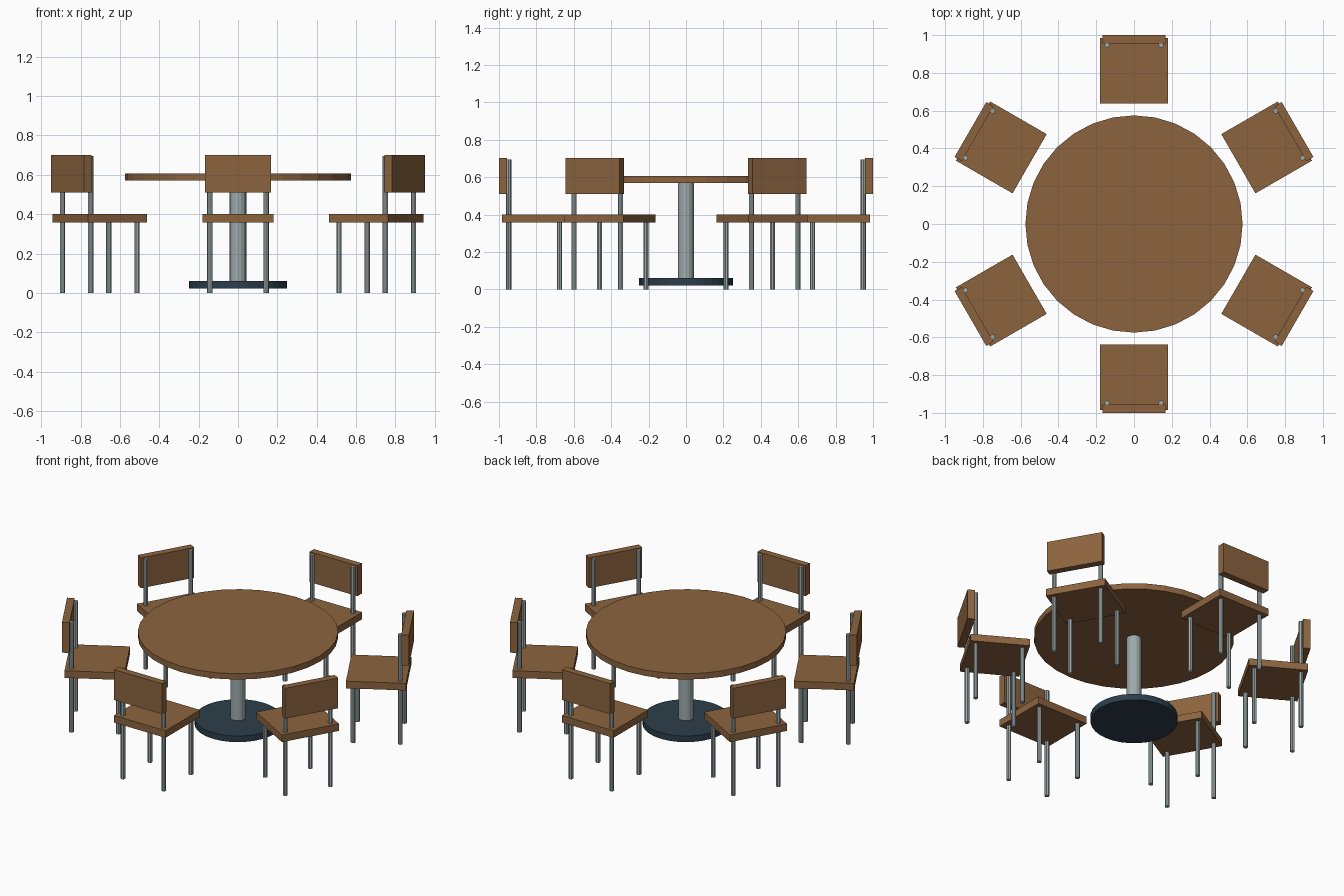
import bpy
import math
from mathutils import Matrix, Vector

cube = bpy.data.objects.get("Cube")
if cube:
    bpy.data.objects.remove(cube, do_unlink=True)


def material(name, srgb):
    color = [(c / 255 / 12.92) if c < 11 else ((c / 255 + 0.055) / 1.055) ** 2.4 for c in srgb] + [1.0]
    mat = bpy.data.materials.new(name)
    mat.use_nodes = True
    mat.diffuse_color = color
    mat.node_tree.nodes["Principled BSDF"].inputs["Base Color"].default_value = color
    return mat


wood = material("brown_wood", (140, 100, 63))
metal = material("grey_metal", (158, 170, 171))
dark = material("dark_slate", (44, 62, 75))


def finish(name, mat, frame):
    obj = bpy.context.object
    obj.name = name
    obj.data.materials.append(mat)
    obj.matrix_world = frame @ obj.matrix_world
    return obj


def cylinder(name, mat, radius, z0, z1, sides, x=0, y=0, frame=Matrix()):
    bpy.ops.mesh.primitive_cylinder_add(vertices=sides, radius=radius, depth=z1 - z0,
                                        location=(x, y, (z0 + z1) / 2))
    bpy.context.view_layer.update()
    return finish(name, mat, frame)


def box(name, mat, low, high, frame=Matrix()):
    low, high = Vector(low), Vector(high)
    bpy.ops.mesh.primitive_cube_add(size=1, location=(low + high) / 2)
    bpy.context.object.data.transform(Matrix.Diagonal((*(high - low), 1)))
    bpy.context.view_layer.update()
    return finish(name, mat, frame)


# Pedestal table
cylinder("table_top", wood, 0.575, 0.57, 0.607, 32)
cylinder("table_column", metal, 0.043, 0.06, 0.57, 16)
cylinder("table_base", dark, 0.25, 0.022, 0.061, 32)

# Six chairs in a ring, each facing the table
for i in range(6):
    turn = Matrix.Rotation(math.radians(60 * i), 4, "Z")
    n = i + 1
    box(f"chair_{n}_seat", wood, (-0.181, -0.984, 0.357), (0.181, -0.638, 0.402), turn)
    box(f"chair_{n}_backrest", wood, (-0.168, -1.0, 0.51), (0.168, -0.956, 0.702), turn)
    for side, x in (("right", -0.143), ("left", 0.143)):
        cylinder(f"chair_{n}_front_leg_{side}", metal, 0.014, 0, 0.36, 8, x, -0.676, turn)
        cylinder(f"chair_{n}_back_post_{side}", metal, 0.014, 0, 0.695, 8, x, -0.948, turn)
